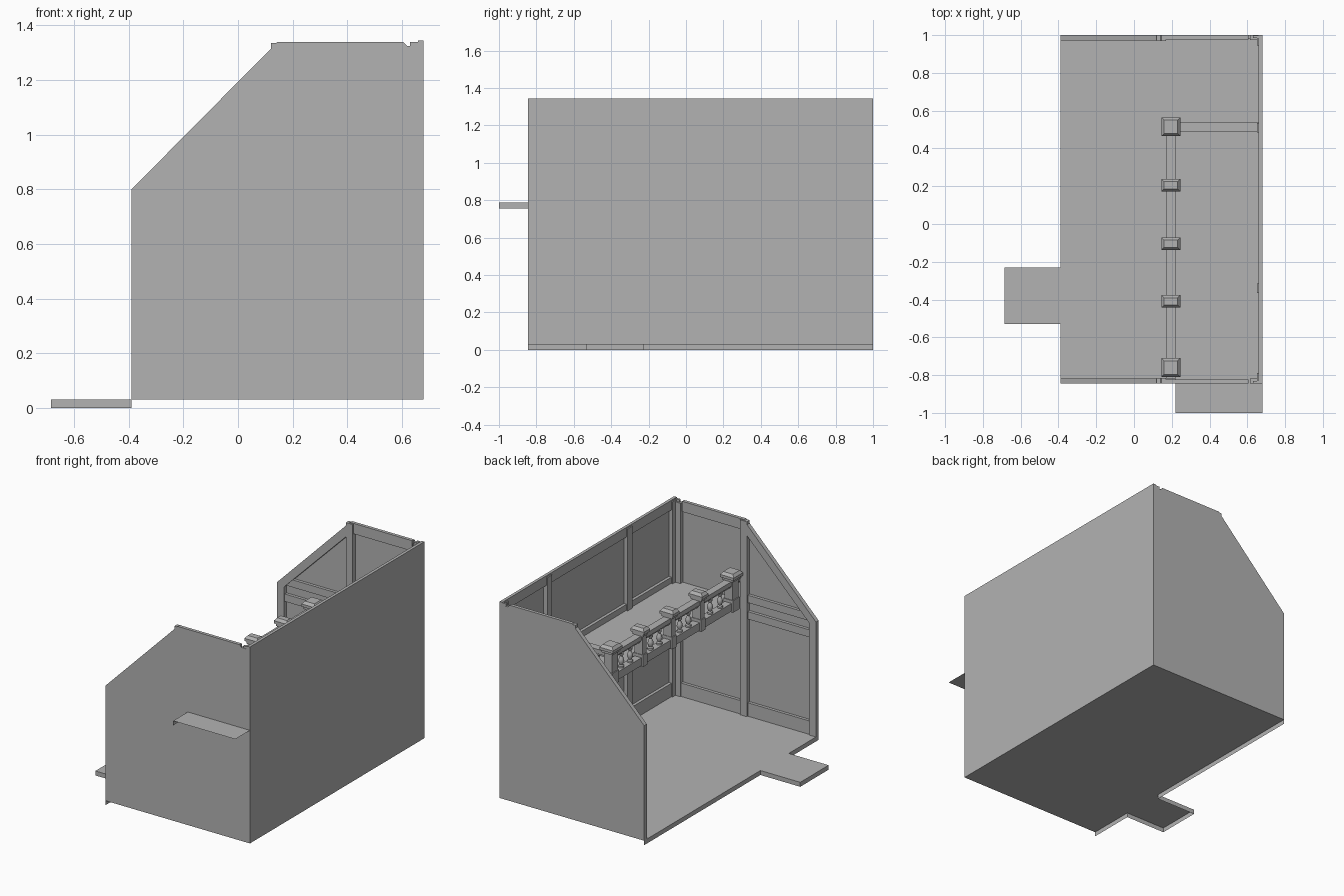
import bpy, bmesh, math
from mathutils import Vector

if "Cube" in bpy.data.objects:
    bpy.data.objects.remove(bpy.data.objects["Cube"])

mat = bpy.data.materials.new("plain grey")
mat.diffuse_color = (0.45, 0.45, 0.45, 1)
mat.use_nodes = True
mat.node_tree.nodes["Principled BSDF"].inputs["Base Color"].default_value = mat.diffuse_color

YF, YB, XF, XB = -0.845, 1.0, -0.39, 0.68      # room limits


def finish(name, bm, smooth=False):
    me = bpy.data.meshes.new(name)
    bm.to_mesh(me)
    bm.free()
    me.materials.append(mat)
    ob = bpy.data.objects.new(name, me)
    bpy.context.collection.objects.link(ob)
    if smooth:
        bpy.context.view_layer.objects.active = ob
        ob.select_set(True)
        bpy.ops.object.shade_smooth_by_angle(angle=math.radians(40))
        ob.select_set(False)
    return ob


def face(bm, pts):
    return bm.faces.new([bm.verts.new(p) for p in pts])


def frustum(bm, x0, x1, y0, y1, z0, z1, inset=0.0):
    """Box whose top is drawn in by inset."""
    i = inset
    low = [bm.verts.new(p) for p in ((x0, y0, z0), (x1, y0, z0), (x1, y1, z0), (x0, y1, z0))]
    top = [bm.verts.new(p) for p in ((x0 + i, y0 + i, z1), (x1 - i, y0 + i, z1),
                                     (x1 - i, y1 - i, z1), (x0 + i, y1 - i, z1))]
    bm.faces.new(low[::-1])
    bm.faces.new(top)
    for k in range(4):
        n = (k + 1) % 4
        bm.faces.new((low[k], low[n], top[n], top[k]))


def prism(bm, xz, y0, y1):
    """Extrude an x-z outline from y0 to y1."""
    f = face(bm, [(x, y0, z) for x, z in xz])
    r = bmesh.ops.extrude_face_region(bm, geom=[f])
    bmesh.ops.translate(bm, vec=(0, y1 - y0, 0),
                        verts=[v for v in r["geom"] if isinstance(v, bmesh.types.BMVert)])
    bmesh.ops.recalc_face_normals(bm, faces=bm.faces)


# floor sheet with doorstep and a turned-down front lip
bm = bmesh.new()
edge = [(XF, YB), (XF, -0.23), (-0.685, -0.23), (-0.685, -0.53), (XF, -0.53), (XF, YF)]
face(bm, [(x, y, 0.03) for x, y in edge + [(XB, YF), (XB, YB)]])
for (xa, ya), (xb, yb) in zip(edge, edge[1:]):
    face(bm, [(xa, ya, 0.03), (xa, ya, 0), (xb, yb, 0), (xb, yb, 0.03)])
bmesh.ops.remove_doubles(bm, verts=bm.verts, dist=1e-5)
finish("floor", bm)

# side walls
outline = [(XF, 0.03), (XB, 0.03), (XB, 1.265), (0.605, 1.34), (0.145, 1.34), (XF, 0.80)]
for name, y, order in (("near_side_wall", YF, 1), ("far_side_wall", YB, -1)):
    bm = bmesh.new()
    face(bm, [(x, y, z) for x, z in outline][::order])
    finish(name, bm)

# back wall
bm = bmesh.new()
face(bm, [(XB, YF, 0.03), (XB, YB, 0.03), (XB, YB, 1.345), (XB, YF, 1.345)])
finish("back_wall", bm)

# timber framing on both side walls
for name, y, s in (("near_side_timbers", YF, 1), ("far_side_timbers", YB, -1)):
    bm = bmesh.new()

    def rect(x0, x1, z0, z1, d):
        prism(bm, [(x0, z0), (x1, z0), (x1, z1), (x0, z1)], y, y + s * d)

    prism(bm, [(XF, 0.03), (-0.34, 0.03), (-0.34, 0.85), (XF, 0.80)], y, y + s * 0.028)
    rect(0.12, 0.17, 0.03, 1.335, 0.03)                 # middle post
    rect(0.615, 0.66, 0.03, 1.325, 0.026)               # corner post
    prism(bm, [(XF, 0.80), (XF, 0.73), (0.145, 1.265), (0.145, 1.34)], y, y + s * 0.028)
    rect(0.145, 0.605, 1.27, 1.34, 0.022)               # top rail
    for z0, z1 in ((0.03, 0.12), (0.68, 0.73), (0.79, 0.84)):
        rect(-0.35, 0.13, z0, z1, 0.02)
    rect(0.16, 0.63, 0.03, 0.12, 0.02)
    finish(name, bm)

# timber framing on the back wall
bm = bmesh.new()
frustum(bm, 0.66, XB, YF, YB, 1.28, 1.345)
frustum(bm, 0.66, XB, YF, YB, 0.03, 0.12)
frustum(bm, 0.66, XB, YF, 0.5, 0.79, 0.83)
for yc in (-0.815, -0.34, 0.51, 0.97):
    frustum(bm, 0.652, XB, yc - 0.025, yc + 0.025, 0.03, 1.335)
for yc in (YF + 0.008, YB - 0.008):                     # corner brackets
    frustum(bm, 0.63, XB, yc - 0.007, yc + 0.007, 1.265, 1.34)
finish("back_timbers", bm)

# loft floor sheet with front lip
bm = bmesh.new()
face(bm, [(0.22, -1, 0.787), (XB, -1, 0.787), (XB, 0.51, 0.787), (0.22, 0.51, 0.787)])
face(bm, [(0.22, -1, 0.787), (0.22, 0.51, 0.787), (0.22, 0.51, 0.757), (0.22, -1, 0.757)])
finish("loft_floor", bm)

# railing posts with plinth and cap
POSTS = [(0.515, 0.05), (0.205, 0.033), (-0.105, 0.033), (-0.41, 0.033), (-0.76, 0.05)]
XR = 0.195
bm = bmesh.new()
for yc, h in POSTS:
    def block(hx, hy, z0, z1, inset=0.0):
        frustum(bm, XR - hx, XR + hx, yc - hy, yc + hy, z0, z1, inset)

    block(0.036, h * 0.72, 0.75, 0.83)
    block(0.030, h * 0.62, 0.83, 0.965)
    block(0.040, h * 0.82, 0.955, 0.972)
    block(0.050, h, 0.972, 0.99)
    block(0.050, h, 0.99, 1.008, 0.014)
finish("railing_posts", bm)

# handrails and bottom rails
bm = bmesh.new()
for z0, z1, w in ((0.925, 0.955, 0.025), (0.757, 0.81, 0.025), (0.912, 0.925, 0.016)):
    frustum(bm, XR - w, XR + w, -0.82, 0.515, z0, z1)
    frustum(bm, XR, 0.66, 0.512 - w, 0.512 + w, z0, z1)
finish("railing_rails", bm)

# turned balusters, two in each bay, four on the return
spots = []
for (ya, _), (yb, _) in zip(POSTS, POSTS[1:]):
    spots += [(XR, ya + (yb - ya) * t) for t in (0.35, 0.65)]
spots += [(XR + 0.465 * t, 0.512) for t in (0.22, 0.42, 0.62, 0.82)]
profile = [(0.018, 0.80), (0.018, 0.822), (0.010, 0.828), (0.019, 0.848),
           (0.016, 0.866), (0.008, 0.885), (0.014, 0.893), (0.014, 0.92)]
N = 10
bm = bmesh.new()
for cx, cy in spots:
    rings = [[bm.verts.new((cx + r * math.cos(2 * math.pi * k / N),
                            cy + r * math.sin(2 * math.pi * k / N), z)) for k in range(N)]
             for r, z in profile]
    for a, b in zip(rings, rings[1:]):
        for k in range(N):
            n = (k + 1) % N
            bm.faces.new((a[k], a[n], b[n], b[k]))
finish("balusters", bm, smooth=True)
